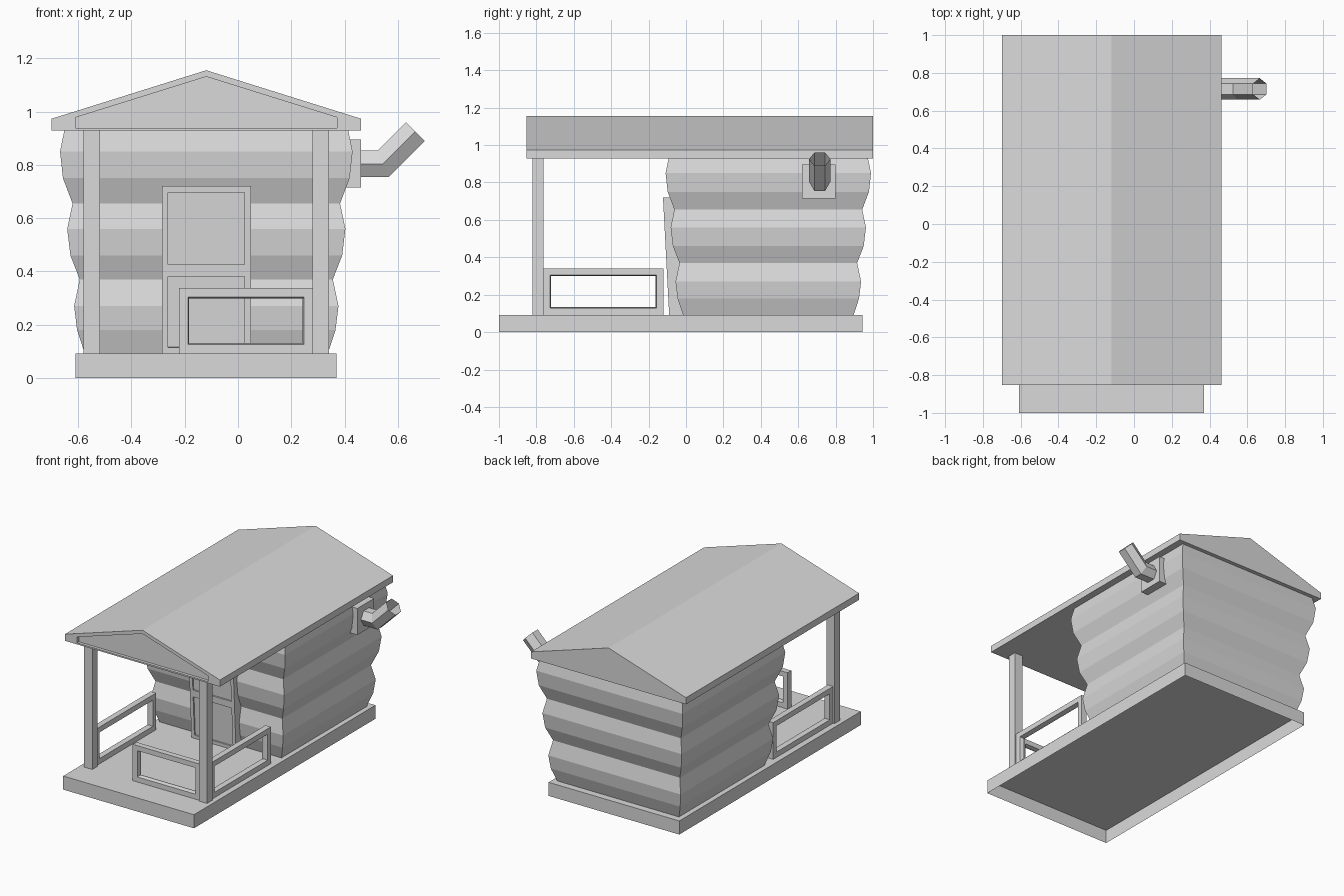
import bpy
import bmesh
import math
from mathutils import Vector

cube = bpy.data.objects.get("Cube")
if cube:
    bpy.data.objects.remove(cube)

MID = -0.119     # centre line of the cabin
FLOOR = 0.092    # top of the base
EAVE = 0.928     # underside of the roof

grey = bpy.data.materials.new("plain_grey")
grey.use_nodes = True
grey.diffuse_color = (0.7, 0.7, 0.7, 1)
grey.node_tree.nodes["Principled BSDF"].inputs["Base Color"].default_value = (0.7, 0.7, 0.7, 1)


def finish(name, bm):
    mesh = bpy.data.meshes.new(name)
    bm.to_mesh(mesh)
    bm.free()
    mesh.materials.append(grey)
    obj = bpy.data.objects.new(name, mesh)
    bpy.context.collection.objects.link(obj)
    return obj


def loft(rings, first_cap=True, last_cap=True, closed=False):
    """Skin a sequence of rings with equal point counts."""
    bm = bmesh.new()
    loops = [[bm.verts.new(p) for p in ring] for ring in rings]
    pairs = list(zip(loops, loops[1:]))
    if closed:
        pairs.append((loops[-1], loops[0]))
    for a, b in pairs:
        for i in range(len(a)):
            j = (i + 1) % len(a)
            bm.faces.new((a[i], a[j], b[j], b[i]))
    if first_cap and not closed:
        bm.faces.new(loops[0])
    if last_cap and not closed:
        bm.faces.new(loops[-1])
    bmesh.ops.recalc_face_normals(bm, faces=bm.faces)
    return bm


def rect(x0, x1, y0, y1, z):
    return [(x0, y0, z), (x1, y0, z), (x1, y1, z), (x0, y1, z)]


def box(name, x, y, z, bottom=True):
    finish(name, loft([rect(*x, *y, h) for h in z], first_cap=bottom))


def rail(name, span, z, border, thick, place):
    """Open rectangular frame; place maps (along, across, up) to world."""
    def ring(inset, across):
        a0, a1 = span[0] + inset, span[1] - inset
        z0, z1 = z[0] + inset, z[1] - inset
        return [place(a, across, h) for a, h in ((a0, z0), (a1, z0), (a1, z1), (a0, z1))]
    t = thick / 2
    finish(name, loft([ring(0, -t), ring(0, t), ring(border, t),
                       ring(border + 0.005, 0), ring(border, -t)], closed=True))


# Base platform, a shell open underneath
box("base", (-0.61, 0.37), (-1, 0.943), (0, FLOOR), bottom=False)

# Log walls: three bulging courses that flare out upwards
profile = [(FLOOR, 0.456), (0.18, 0.485), (0.27, 0.496), (0.37, 0.475), (0.46, 0.51),
           (0.56, 0.522), (0.655, 0.502), (0.75, 0.538), (0.85, 0.549), (EAVE, 0.533)]
finish("log_walls", loft([rect(MID - h, MID + h, 0.44 - h, 0.44 + h, z) for z, h in profile]))


# Gabled roof with a recessed panel at the front
def gable(half, low, side, peak, y):
    return [(MID - half, y, low), (MID + half, y, low), (MID + half, y, side),
            (MID, y, peak), (MID - half, y, side)]


outer, inner = (0.581, EAVE, 0.973, 1.155), (0.49, 0.938, 0.978, 1.131)
finish("roof", loft([gable(*outer, 1.0), gable(*outer, -0.853),
                     gable(*inner, -0.853), gable(*inner, -0.833)]))

# Porch posts and railings
for side, word in ((-1, "right"), (1, "left")):
    x = MID + side * 0.43
    box(word + "_post", (x - 0.031, x + 0.031), (-0.82, -0.762), (FLOOR, EAVE))
    rail(word + "_railing", (-0.762, -0.121), (FLOOR, 0.341), 0.036, 0.04,
         lambda a, c, h, x=x: (x + c, a, h))
rail("front_railing", (-0.222, 0.282), (FLOOR, 0.338), 0.034, 0.04,
     lambda a, c, h: (a, -0.79 + c, h))

# Door leaning with the wall, with two sunken panels
door = loft([rect(MID - 0.167, MID + 0.167, y, 0.04, z) for y, z in ((-0.09, FLOOR), (-0.123, 0.72))])
bmesh.ops.bisect_plane(door, geom=door.verts[:] + door.edges[:] + door.faces[:],
                       plane_co=(0, 0, 0.403), plane_no=(0, 0, 1))
front = [f for f in door.faces if f.normal.y < -0.9]
bmesh.ops.inset_individual(door, faces=front, thickness=0.023, use_even_offset=True)
bmesh.ops.inset_individual(door, faces=front, thickness=0, depth=-0.01)
finish("door", door)

# Stove pipe: wall plate and an open six-sided elbow
box("pipe_plate", (0.34, 0.461), (0.62, 0.8), (0.715, 0.895))


def hexagon(centre, up):
    ring = []
    for i in range(6):
        a = i * math.pi / 3
        ring.append(Vector(centre) + Vector((0, 1, 0)) * 0.057 * math.cos(a)
                    + Vector(up) * 0.057 * math.sin(a))
    return ring


tilt = math.radians(45)
bend = math.tan(tilt / 2)
finish("stove_pipe", loft([hexagon((0.44, 0.715, 0.804), (0, 0, 1)),
                           hexagon((0.545, 0.715, 0.804), (-bend, 0, 1)),
                           hexagon((0.666, 0.715, 0.925), (-math.sin(tilt), 0, math.cos(tilt)))],
                          first_cap=False, last_cap=False))
